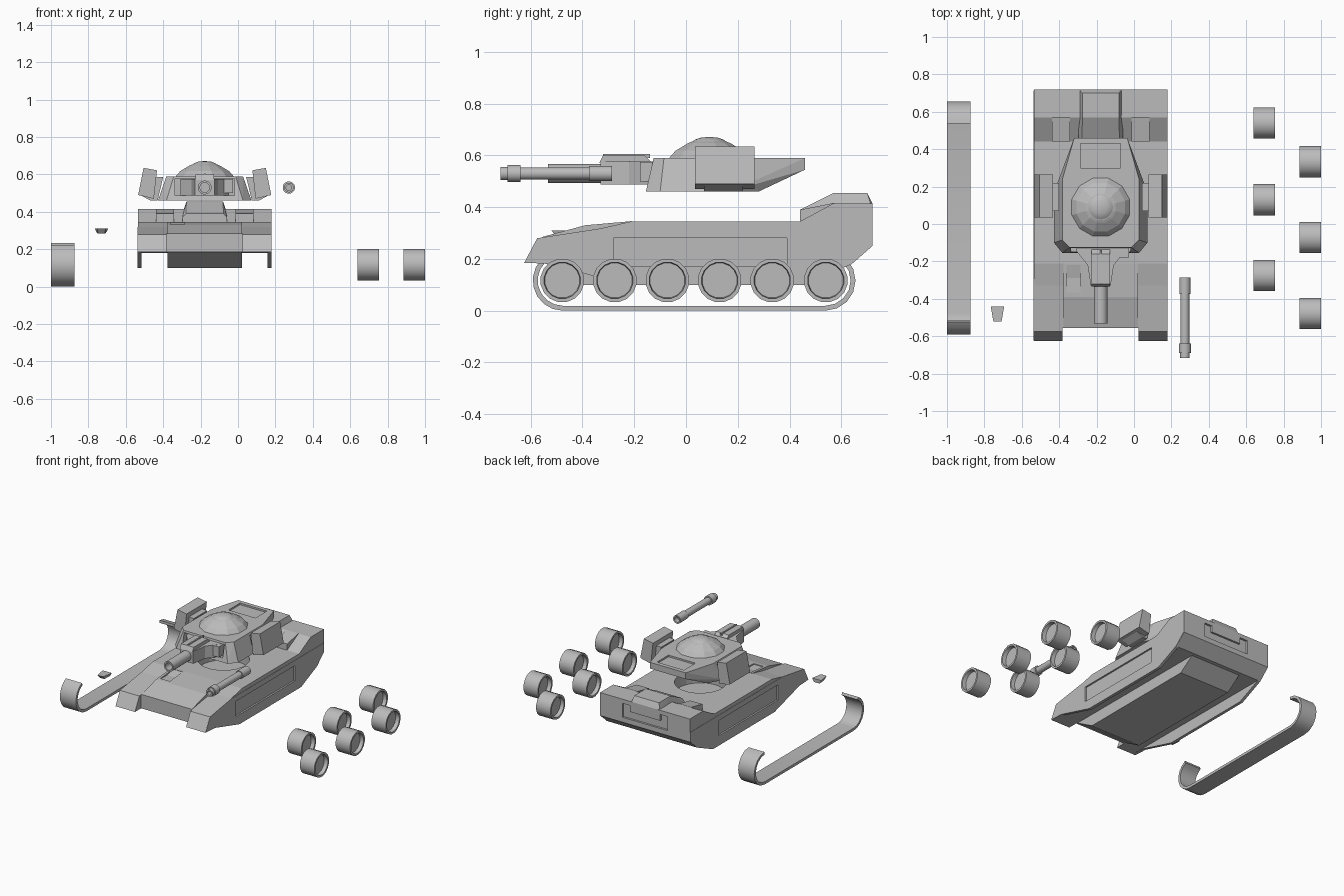
import bpy, bmesh, math
from mathutils import Vector

if "Cube" in bpy.data.objects:
    bpy.data.objects.remove(bpy.data.objects["Cube"], do_unlink=True)

grey = bpy.data.materials.new("plain grey")
grey.use_nodes = True
grey.diffuse_color = (0.5, 0.5, 0.5, 1)
grey.node_tree.nodes["Principled BSDF"].inputs["Base Color"].default_value = (0.5, 0.5, 0.5, 1)

C = -0.178  # centre line of the vehicle


def finish(name, bm, smooth=False):
    bmesh.ops.remove_doubles(bm, verts=bm.verts, dist=1e-5)
    bmesh.ops.recalc_face_normals(bm, faces=bm.faces)
    mesh = bpy.data.meshes.new(name)
    bm.to_mesh(mesh)
    bm.free()
    mesh.materials.append(grey)
    ob = bpy.data.objects.new(name, mesh)
    bpy.context.collection.objects.link(ob)
    if smooth:
        bpy.ops.object.select_all(action='DESELECT')
        ob.select_set(True)
        bpy.context.view_layer.objects.active = ob
        bpy.ops.object.shade_smooth_by_angle(angle=math.radians(38))
    return ob


def prism(name, profile, axis, lo, hi, smooth=False):
    """Extrude a 2D profile along axis x (y,z), y (x,z) or z (x,y)."""
    bm = bmesh.new()
    i = "xyz".index(axis)

    def at(p, t):
        q = list(p)
        q.insert(i, t)
        return bm.verts.new(q)
    a = [at(p, lo) for p in profile]
    b = [at(p, hi) for p in profile]
    bm.faces.new(a)
    bm.faces.new(b[::-1])
    for k in range(len(a)):
        n = (k + 1) % len(a)
        bm.faces.new((a[k], a[n], b[n], b[k]))
    return finish(name, bm, smooth)


def box(name, x, y, z):
    return prism(name, [(x[0], y[0]), (x[1], y[0]), (x[1], y[1]), (x[0], y[1])], 'z', *z)


def hull_of(name, points):
    bm = bmesh.new()
    for p in points:
        bm.verts.new(p)
    bmesh.ops.convex_hull(bm, input=bm.verts)
    bmesh.ops.dissolve_limit(bm, angle_limit=0.02, verts=bm.verts, edges=bm.edges)
    return finish(name, bm)


def lathe(name, profile, axis, centre, sides, smooth=True):
    """Turn (distance along axis, radius) points around an axis."""
    bm = bmesh.new()
    i = "xyz".index(axis)
    rings = []
    for t, r in profile:
        ring = []
        for k in range(sides):
            ang = 2 * math.pi * (k + 0.5) / sides
            q = [r * math.cos(ang), r * math.sin(ang)]
            q.insert(i, t)
            ring.append(bm.verts.new(Vector(q) + Vector(centre)))
        rings.append(ring)
    for a, b in zip(rings, rings[1:]):
        for k in range(sides):
            n = (k + 1) % sides
            bm.faces.new((a[k], a[n], b[n], b[k]))
    bmesh.ops.remove_doubles(bm, verts=bm.verts, dist=1e-5)
    return finish(name, bm, smooth)


def cut(ob, *cutters):
    for c in cutters:
        m = ob.modifiers.new("cut", 'BOOLEAN')
        m.operation, m.solver, m.object = 'DIFFERENCE', 'EXACT', c
        c.hide_render = True
    dg = bpy.context.evaluated_depsgraph_get()
    mesh = bpy.data.meshes.new_from_object(ob.evaluated_get(dg))
    ob.modifiers.clear()
    ob.data = mesh
    for c in cutters:
        bpy.data.objects.remove(c, do_unlink=True)


# Hull body with notch, turret ring well, side panels, rear panel and hatch
L, R = C - 0.356, C + 0.356
body = prism("hull_body", [(-.625, .185), (-.575, .28), (-.33, .318), (-.21, .345), (.44, .345),
                           (.57, .415), (.72, .415), (.72, .25), (.64, .18)], 'x', L, R)
cut(body,
    box("notch", (C - .203, C + .203), (-.7, -.555), (.1, .4)),
    lathe("well", [(.26, 0), (.26, .17), (.4, .17), (.4, 0)], 'z', (C, .09, 0), 24, False),
    box("rear_panel", (C - .18, C + .18), (.706, .8), (.285, .385)))

# Raised centre of the sloped front
glacis = prism("front_plate", [(-.555, .20), (-.555, .285), (-.39, .33), (-.21, .346), (-.21, .30)],
               'x', C - .2, C + .2)
cut(glacis, box("hatch_cut", (C - .182, C - .107), (-.365, -.22), (.327, .5)))

# Lower hull between the wheel wells
prism("lower_hull", [(-.555, .19), (-.40, .10), (.5, .10), (.69, .235), (.5, .25), (-.5, .25)],
      'x', C - .2, C + .2)

# Side skirts with recessed panels
for s, side in ((-1, "right"), (1, "left")):
    a, b = sorted((C + s * .337, C + s * .358))
    skirt = prism(side + "_skirt", [(-.623, .186), (-.575, .28), (-.33, .318), (.44, .318),
                                    (.715, .318), (.715, .25), (.64, .18), (.46, .10),
                                    (-.24, .10), (-.52, .18)], 'x', a, b)
    for ob in (skirt, body):
        lo, hi = sorted((C + s * .346, C + s * .4))
        cut(ob, box("panel_cut", (lo, hi), (-.28, .39), (.17, .28)))
    # Deck blocks beside the engine cover
    lo, hi = sorted((C + s * .165, C + s * .26))
    prism(side + "_deck_block", [(.44, .34), (.44, .39), (.57, .416), (.6, .40), (.6, .34)], 'x', lo, hi)

# Engine cover hump
hump = []
for s in (-1, 1):
    hump += [(C + s * w, y, z) for w, y, z in
             ((.12, .44, .34), (.12, .72, .34), (.12, .44, .37), (.12, .72, .39), (.1, .44, .39),
              (.098, .57, .455), (.098, .70, .455), (.1, .72, .415))]
hull_of("engine_cover", hump)

# Turret shell with rear overhang
shell = []
for s in (-1, 1):
    shell += [(C + s * w, y, z) for w, y, z in
              ((.142, .46, .59), (.205, .24, .59), (.205, -.085, .59), (.165, -.125, .59),
               (.142, .46, .545), (.19, .28, .46), (.25, .17, .46), (.25, -.1, .46), (.205, -.155, .46))]
turret = hull_of("turret_shell", shell)
cut(turret,
    box("front_opening", (C - .16, C + .16), (-.3, -.075), (.487, .577)),
    box("roof_recess", (C - .107, C + .107), (.30, .43), (.578, .7)))

# Commander dome and its cap
lathe("dome", [(.585, 0), (.585, .165), (.618, .135), (.647, .085), (.653, .07), (.653, 0)],
      'z', (C, .09, 0), 12, False)
lathe("dome_cap", [(.65, 0), (.65, .07), (.661, .055), (.668, .035), (.672, 0)], 'z', (C, .09, 0), 24)

# Mantlet, short barrel, rib and sight
prism("mantlet", [(C + x, y) for x, y in
                  ((-.13, -.07), (-.13, -.145), (-.07, -.22), (-.053, -.33),
                   (.053, -.33), (.07, -.22), (.13, -.145), (.13, -.07))], 'z', .487, .576)
prism("mantlet_top", [(-.335, .57), (-.32, .60), (-.16, .60), (-.13, .57)], 'x', C - .05, C + .05)
box("mantlet_rib", (C - .005, C + .005), (-.32, -.14), (.59, .606))
lathe("gun_sleeve", [(-.3, 0), (-.3, .037), (-.533, .037), (-.533, .026), (-.45, .026), (-.45, 0)],
      'y', (C, 0, .53), 16)
box("gun_sight", (C + .093, C + .15), (-.178, -.08), (.50, .575))

# Slanted boxes on the turret sides, each with an inner mount
for s, side in ((-1, "right"), (1, "left")):
    prism(side + "_side_box", [(C + s * x, z) for x, z in
                               ((.327, .635), (.255, .622), (.272, .47), (.356, .49))], 'y', .035, .265)
    prism(side + "_box_mount", [(C + s * x, z) for x, z in
                                ((.29, .59), (.222, .585), (.252, .46), (.29, .46), (.34, .488))], 'y', .07, .22)

# Separate gun barrel
lathe("gun_barrel", [(-.32, 0), (-.32, .018), (-.285, .02), (-.285, .03), (-.375, .03), (-.375, .024),
                     (-.64, .024), (-.64, .033), (-.69, .033), (-.69, .026), (-.716, .026),
                     (-.716, .015), (-.66, .015), (-.66, 0)], 'y', (.272, 0, .53), 16)

# Separate wheels in two staggered rows, dished on both faces
half = [(.03, 0), (.03, .068), (.057, .071), (.057, .085)]
wheel = [(-t, r) for t, r in half] + half[::-1]
for x, rows in ((.697, (-.275, .13, .54)), (.942, (-.478, -.072, .333))):
    for y in rows:
        lathe("wheel", wheel, 'x', (x, y, .117), 16)


# Separate track strip wrapped up around both ends
def strip(r):
    pts = []
    for k in range(9):
        ang = math.radians(155 + 115 * k / 8 - 40 * (1 - k / 8))
        pts.append((-.475 + r * math.cos(ang), .117 + r * math.sin(ang)))
    for k in range(9):
        ang = math.radians(-90 + 180 * k / 8)
        pts.append((.538 + r * math.cos(ang), .117 + r * math.sin(ang)))
    return pts


prism("track_strip", strip(.117) + strip(.098)[::-1], 'x', -1.0, -.873, True)

# Separate small wedge fitting
hull_of("small_wedge", [(-.73 + s * w, y, z) for s in (-1, 1) for w, y, z in
                        ((.036, -.44, .31), (.022, -.44, .285), (.022, -.52, .31), (.018, -.50, .285))])
